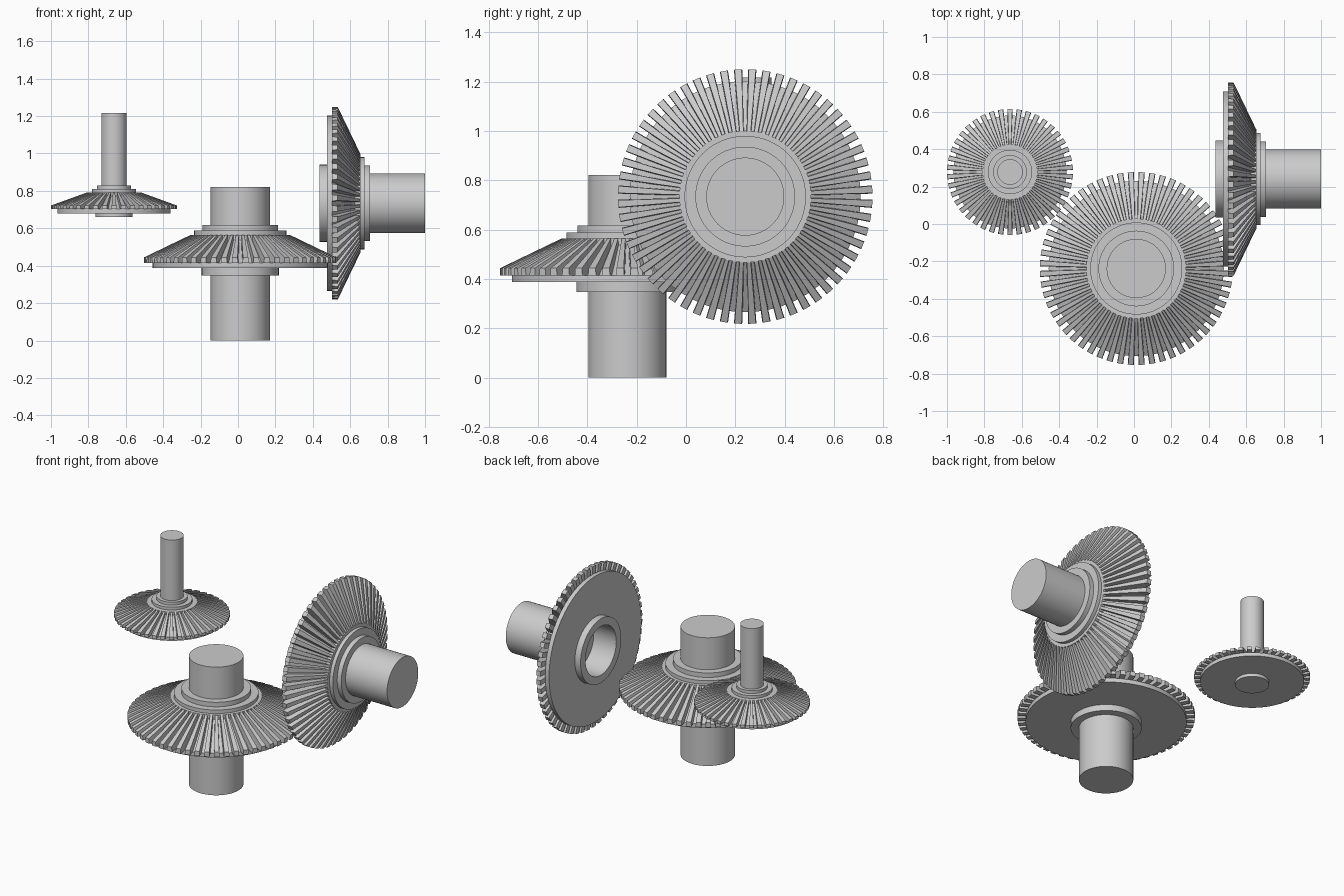
import bpy, bmesh, math
from mathutils import Matrix

if "Cube" in bpy.data.objects:
    bpy.data.objects.remove(bpy.data.objects["Cube"])

steel = bpy.data.materials.new("steel_grey")
steel.diffuse_color = (0.6, 0.6, 0.6, 1)
steel.use_nodes = True
steel.node_tree.nodes["Principled BSDF"].inputs["Base Color"].default_value = steel.diffuse_color


def finish(name, bm, matrix):
    bmesh.ops.recalc_face_normals(bm, faces=bm.faces)
    mesh = bpy.data.meshes.new(name)
    bm.to_mesh(mesh)
    bm.free()
    mesh.materials.append(steel)
    mesh.shade_smooth()
    mesh.set_sharp_from_angle(angle=math.radians(20))
    ob = bpy.data.objects.new(name, mesh)
    ob.matrix_world = matrix
    bpy.context.collection.objects.link(ob)


def lathe(name, profile, matrix, bore=0, segs=96):
    """Revolve (radius, height) points; a bore leaves a hole, otherwise ends are capped."""
    bm = bmesh.new()
    if bore:
        profile = [(bore, profile[0][1])] + profile + [(bore, profile[-1][1])]
    rings = [[bm.verts.new((r * math.cos(2 * math.pi * i / segs),
                            r * math.sin(2 * math.pi * i / segs), z)) for i in range(segs)]
             for r, z in profile]
    pairs = list(zip(rings, rings[1:]))
    if bore:
        pairs.append((rings[-1], rings[0]))
    else:
        bm.faces.new(rings[0])
        bm.faces.new(rings[-1])
    for a, b in pairs:
        for i in range(segs):
            j = (i + 1) % segs
            bm.faces.new((a[i], a[j], b[j], b[i]))
    finish(name, bm, matrix)


def teeth(name, count, outer, inner, base, heel, top, root, matrix):
    """Ring of tapered ribs following the cone of a bevel gear."""
    bm = bmesh.new()
    pitch = math.pi / count            # half of one tooth pitch
    # side outline of a tooth: (radius, height, half width as share of half pitch)
    outline = [(outer, base, 0.58), (outer, heel, 0.50), (inner, top, 0.50),
               (inner - 0.005, root - 0.02, 0.72), (inner, base, 0.72)]
    for k in range(count):
        rot = Matrix.Rotation((2 * k + 1) * pitch, 3, 'Z')
        sides = []
        for s in (-1, 1):
            sides.append([bm.verts.new(rot @ Matrix.Rotation(s * w * pitch, 3, 'Z')
                                       @ Matrix.Diagonal((r, 1, z)).col[0] + Matrix.Diagonal((1, 1, z)).col[2])
                          for r, z, w in outline])
        a, b = sides
        n = len(outline)
        bm.faces.new(a)
        bm.faces.new(b[::-1])
        for i in range(n):
            j = (i + 1) % n
            bm.faces.new((a[i], b[i], b[j], a[j]))
    finish(name, bm, matrix)


# Large gear: back collar, disc, root cone, two front collars (heights from the back collar)
def large_gear(name, matrix, shaft_from, shaft_to):
    body = [(0.206, 0), (0.206, 0.04), (0.468, 0.04), (0.468, 0.067), (0.267, 0.19),
            (0.267, 0.218), (0.246, 0.218), (0.246, 0.241), (0.202, 0.241), (0.202, 0.27)]
    lathe(name + "_body", body, matrix, bore=0.156)
    teeth(name + "_teeth", 56, 0.516, 0.267, 0.067, 0.097, 0.217, 0.19, matrix)
    lathe(name + "_shaft", [(0.158, shaft_from), (0.158, shaft_to)], matrix)


# Centre gear with upright shaft
large_gear("centre_gear", Matrix.Translation((0.012, -0.238, 0.347)), -0.347, 0.475)

# Side gear with its shaft pointing to +x; bore open at the back
large_gear("side_gear", Matrix.Translation((0.436, 0.24, 0.734)) @ Matrix.Rotation(math.pi / 2, 4, 'Y'),
           0.16, 0.564)

# Small gear with thin shaft, solid boss underneath
m = Matrix.Translation((-0.663, 0.278, 0.66))
lathe("small_gear_body", [(0.099, 0), (0.099, 0.02), (0.302, 0.02), (0.302, 0.043), (0.147, 0.112),
                          (0.147, 0.132), (0.118, 0.132), (0.118, 0.15), (0.09, 0.15), (0.09, 0.169)], m)
teeth("small_gear_teeth", 42, 0.337, 0.147, 0.043, 0.062, 0.131, 0.112, m)
lathe("small_gear_shaft", [(0.068, 0.1), (0.068, 0.557)], m)
